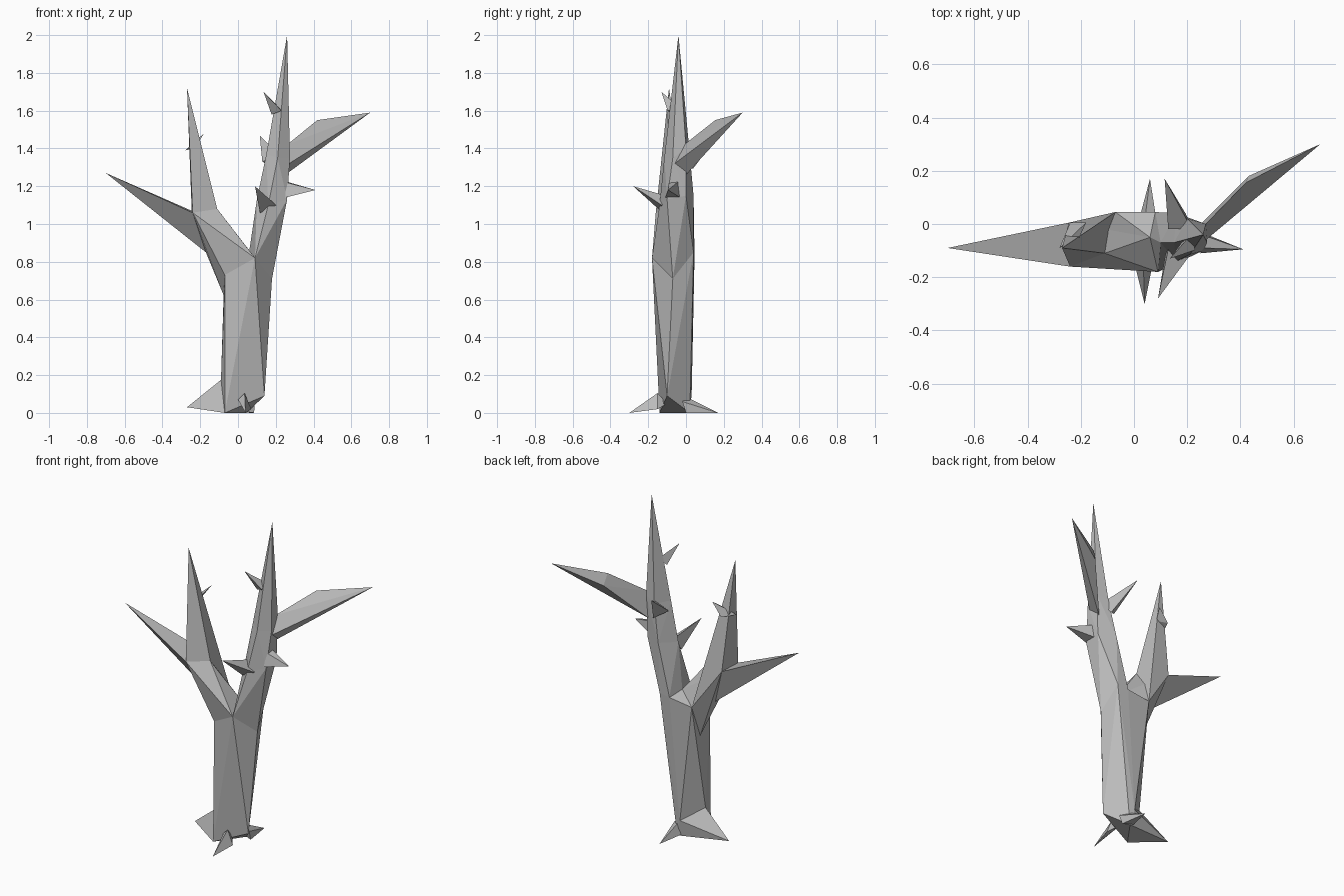
import bpy
import bmesh
import math
from mathutils import Vector

cube = bpy.data.objects.get("Cube")
if cube:
    bpy.data.objects.remove(cube, do_unlink=True)

# Single bark colour
bark = bpy.data.materials.new("grey bark")
bark.use_nodes = True
bark.diffuse_color = (0.5, 0.5, 0.5, 1)
shader = bark.node_tree.nodes["Principled BSDF"]
shader.inputs["Base Color"].default_value = bark.diffuse_color
shader.inputs["Roughness"].default_value = 0.9


def faceted(name, points):
    """Make a flat-faced chunk of wood wrapped tightly around its corner points."""
    bm = bmesh.new()
    for point in points:
        bm.verts.new(point)
    result = bmesh.ops.convex_hull(bm, input=bm.verts)
    spare = [v for v in result["geom_interior"] if isinstance(v, bmesh.types.BMVert)]
    bmesh.ops.delete(bm, geom=spare, context="VERTS")
    bmesh.ops.recalc_face_normals(bm, faces=bm.faces)
    mesh = bpy.data.meshes.new(name)
    bm.to_mesh(mesh)
    bm.free()
    mesh.materials.append(bark)
    part = bpy.data.objects.new(name, mesh)
    bpy.context.collection.objects.link(part)
    return part


def thorn(name, root, tip, radius):
    """Make a three-sided spike from its root centre to its tip."""
    root, tip = Vector(root), Vector(tip)
    aim = (tip - root).to_track_quat("Z", "Y")
    corners = [tip]
    for i in range(3):
        angle = i * math.tau / 3
        offset = Vector((math.cos(angle), math.sin(angle), 0)) * radius
        corners.append(root + aim @ offset)
    return faceted(name, corners)


# Corners shared by the trunk and the two limbs at the fork
fork = (0.06, -0.05, 0.86)
front_left = (0.09, -0.18, 0.82)
outer_left = (0.18, -0.07, 0.71)
back_left = (0.15, 0.04, 0.85)
back_middle = (0.08, 0.045, 0.84)
back_right = (-0.07, 0.045, 0.82)
outer_right = (-0.075, -0.03, 0.62)
front_right = (-0.07, -0.13, 0.73)

# Trunk, undercut at the foot on its left side
foot_front = (-0.07, -0.14, 0)
foot_left = (0.14, -0.10, 0.09)
foot_back = (0.045, 0.02, 0)
foot_back_upper = (0.02, 0.03, 0.1)
foot_right = (-0.09, -0.06, 0.175)
faceted("trunk", [
    foot_front, foot_left, foot_back, foot_back_upper, foot_right,
    fork, front_left, outer_left, back_left, back_middle,
    back_right, outer_right, front_right,
])

# Right limb, its upright spire and its side branch
elbow_front = (-0.24, -0.16, 1.06)
elbow_back = (-0.245, 0.005, 1.07)
elbow_inner = (-0.11, -0.11, 1.08)
elbow_under = (-0.17, -0.04, 0.85)
elbow = [elbow_front, elbow_back, elbow_inner]
faceted("right_limb", elbow + [
    elbow_under, fork, front_left, back_right, outer_right, front_right,
])
faceted("right_spire", elbow + [back_right, (-0.27, -0.09, 1.72)])
faceted("right_branch", [
    elbow_front, elbow_back, elbow_under, (-0.7, -0.09, 1.27),
])

# Left limb, narrowing in three lengths to the highest tip
lower_ring = [
    (0.10, -0.07, 1.13), (0.16, -0.14, 1.10), (0.26, -0.10, 1.13),
    (0.26, 0.0, 1.15), (0.16, 0.04, 1.15),
]
upper_ring = [
    (0.15, -0.07, 1.37), (0.21, -0.115, 1.35), (0.275, -0.07, 1.35),
    (0.27, 0.0, 1.4), (0.2, 0.02, 1.37),
]
faceted("left_limb_lower", lower_ring + [
    fork, front_left, outer_left, back_left, back_middle,
])
faceted("left_limb_middle", lower_ring + upper_ring)
faceted("left_spire", upper_ring + [(0.26, -0.04, 2.0)])

# Bent blade-like branch on the left limb
faceted("left_branch", [
    (0.26, -0.01, 1.42), (0.27, -0.06, 1.32), (0.25, 0.0, 1.26),
    (0.42, 0.155, 1.55), (0.43, 0.18, 1.48), (0.7, 0.3, 1.59),
])

# Thorns on the limbs
thorn("front_thorn", (0.15, -0.11, 1.1), (0.09, -0.28, 1.2), 0.055)
thorn("back_thorn", (0.18, 0.0, 1.33), (0.115, 0.17, 1.47), 0.055)
thorn("upper_thorn", (0.207, -0.07, 1.6), (0.135, -0.13, 1.7), 0.036)
faceted("side_thorn", [
    (0.25, -0.11, 1.14), (0.25, -0.03, 1.14), (0.255, -0.04, 1.225),
    (0.255, -0.09, 1.22), (0.41, -0.095, 1.18),
])
faceted("right_spire_thorn", [
    (-0.28, -0.09, 1.39), (-0.24, 0.005, 1.4),
    (-0.21, -0.06, 1.43), (-0.18, 0.005, 1.48),
])

# Roots
faceted("right_root", [
    foot_front, foot_back, foot_back_upper, foot_right, (-0.27, -0.03, 0.03),
])
faceted("front_root", [
    (0.0, -0.14, 0.07), (0.035, -0.15, 0.105), (0.07, -0.15, 0.02),
    (0.03, -0.1, 0.05), (0.04, -0.3, 0),
])
faceted("back_root", [
    (0.02, 0.02, 0.01), (0.04, 0.01, 0.08), (0.09, -0.02, 0.06),
    (0.085, 0.0, 0), (0.06, 0.17, 0),
])
